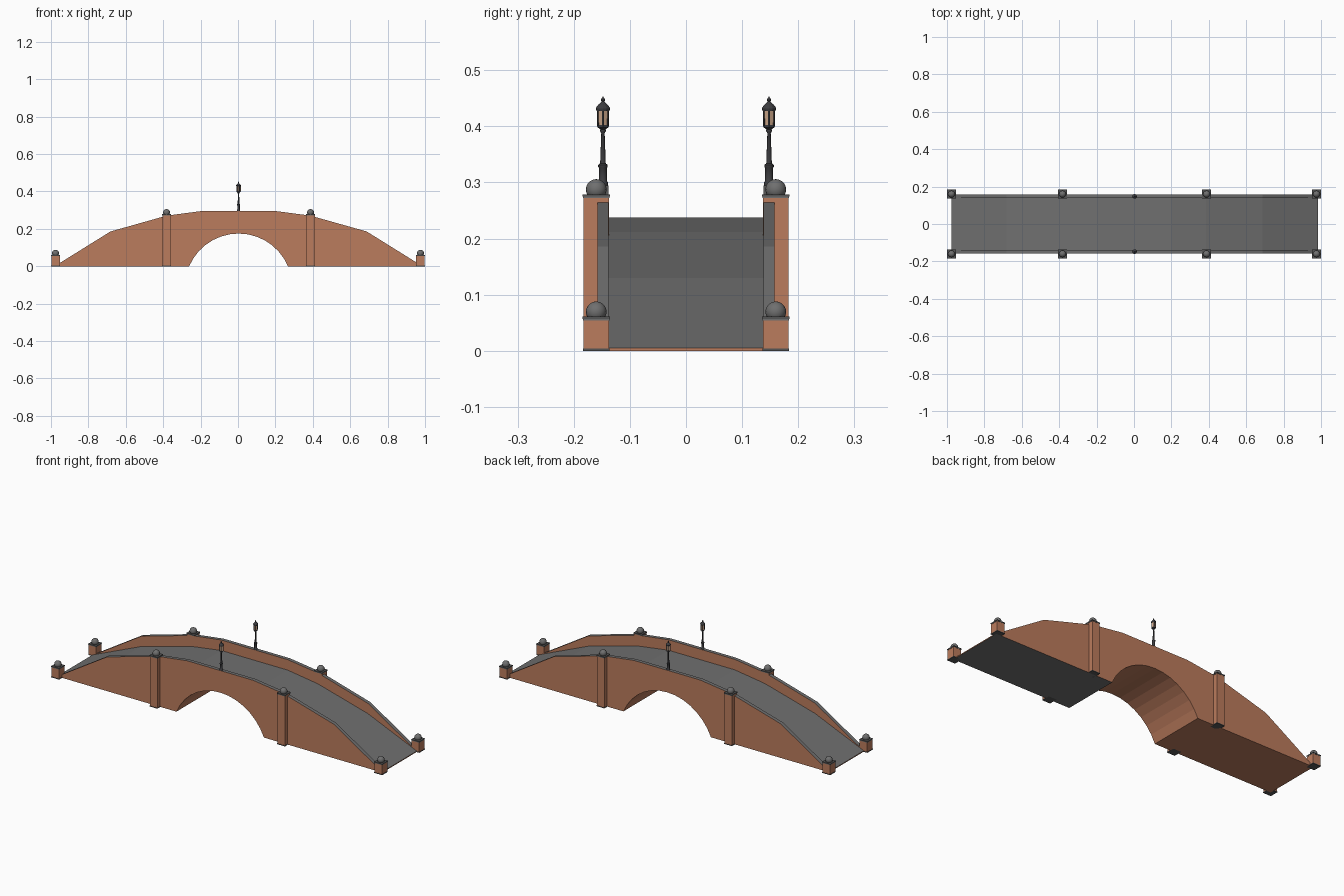
import bpy, bmesh, math
from mathutils import Matrix, Vector

if "Cube" in bpy.data.objects:
    bpy.data.objects.remove(bpy.data.objects["Cube"])


def mat(name, rgb):
    m = bpy.data.materials.new(name)
    m.diffuse_color = (*rgb, 1)
    m.use_nodes = True
    m.node_tree.nodes["Principled BSDF"].inputs["Base Color"].default_value = m.diffuse_color
    return m


BRICK = mat("brick", (0.50, 0.20, 0.11))
STONE = mat("grey stone", (0.16, 0.16, 0.16))
DARK = mat("dark cap stone", (0.09, 0.09, 0.09))
IRON = mat("black iron", (0.045, 0.045, 0.05))
GLASS = mat("warm glass", (0.60, 0.38, 0.25))
CX = 0.003  # centre of the span


def finish(bm, name, mats, smooth=False):
    bmesh.ops.recalc_face_normals(bm, faces=bm.faces[:])
    me = bpy.data.meshes.new(name)
    bm.to_mesh(me)
    bm.free()
    for m in mats:
        me.materials.append(m)
    ob = bpy.data.objects.new(name, me)
    bpy.context.collection.objects.link(ob)
    if smooth:
        bpy.context.view_layer.objects.active = ob
        ob.select_set(True)
        bpy.ops.object.shade_smooth_by_angle(angle=math.radians(40))
        ob.select_set(False)
    return ob


def extrude_profile(name, pts, y0, y1):
    """Side profile (x, z) extruded along y; tops are stone, the rest brick."""
    bm = bmesh.new()
    face = bm.faces.new([bm.verts.new((x + CX, y0, z)) for x, z in pts])
    ext = bmesh.ops.extrude_face_region(bm, geom=[face])
    bmesh.ops.translate(bm, vec=(0, y1 - y0, 0),
                        verts=[v for v in ext["geom"] if isinstance(v, bmesh.types.BMVert)])
    bmesh.ops.recalc_face_normals(bm, faces=bm.faces[:])
    for f in bm.faces:
        c = f.calc_center_median()
        paved_base = f.normal.z < -0.99 and c.z < 0.004 and c.x > 0
        f.material_index = 1 if f.normal.z > 0.3 or paved_base else 0
    return finish(bm, name, [BRICK, STONE])


def box(name, x, y, z0, z1, w, material):
    bm = bmesh.new()
    bmesh.ops.create_cube(bm, size=1, matrix=Matrix.Translation((x, y, (z0 + z1) / 2))
                          @ Matrix.Diagonal((w, w, z1 - z0, 1)))
    return finish(bm, name, [material])


def lathe(name, prof, x, y, sides, material, smooth=False):
    """Stack of rings (radius, z), closed at both ends."""
    bm = bmesh.new()
    rings = [[bm.verts.new((x + r * math.cos(2 * math.pi * i / sides),
                            y + r * math.sin(2 * math.pi * i / sides), z))
              for i in range(sides)] for r, z in prof]
    for a, b in zip(rings, rings[1:]):
        for i in range(sides):
            j = (i + 1) % sides
            bm.faces.new((a[i], a[j], b[j], b[i]))
    bm.faces.new(rings[0])
    bm.faces.new(rings[-1])
    return finish(bm, name, [material], smooth)


# Deck and parapet lines, mirrored in x
half_deck = [(0.98, 0.005), (0.685, 0.13), (0.383, 0.212), (0.2, 0.238)]
half_wall = [(0.98, 0.007), (0.955, 0.018), (0.685, 0.186), (0.383, 0.271), (0.2, 0.295)]


def mirror(half):
    return half + [(-x, z) for x, z in reversed(half)]


# Bridge body with round-segment arch
R, ZC, SEG = 0.287, -0.112, 14
a0 = math.acos(-ZC / R)
arch = [(R * math.sin(t), max(0, ZC + R * math.cos(t)))
        for t in (-a0 + 2 * a0 * i / SEG for i in range(SEG + 1))]
extrude_profile("bridge_body", mirror(half_deck) + [(-0.98, 0)] + arch + [(0.98, 0)],
                -0.158, 0.158)

# Parapet walls standing on the deck edges
for s, side in ((-1, "front"), (1, "back")):
    y0, y1 = sorted((s * 0.138, s * 0.158))
    extrude_profile(side + "_parapet", mirror(half_wall) + mirror(half_deck)[::-1], y0, y1)

    # Piers and end posts: base plate, brick shaft, cap and ball
    for x, top, part in ((-0.9755, 0.054, "end_post"), (-0.382, 0.272, "pier"),
                         (0.388, 0.272, "pier"), (0.9755, 0.054, "end_post")):
        n, y = side + "_" + part, s * 0.160
        box(n + "_base", x, y, 0, 0.004, 0.048, DARK)
        box(n + "_shaft", x, y, 0.004, top, 0.045, BRICK)
        box(n + "_cap_lower", x, y, top, top + 0.003, 0.047, STONE)
        box(n + "_cap", x, y, top + 0.003, top + 0.007, 0.049, DARK)
        bm = bmesh.new()
        bmesh.ops.create_uvsphere(bm, u_segments=16, v_segments=10, radius=0.0185,
                                  matrix=Matrix.Translation((x, y, top + 0.0155)))
        finish(bm, n + "_ball", [STONE], True)

    # Lamp: post, glass, corner bars and roof
    y = s * 0.148
    lathe(side + "_lamp_post", [(0.009, 0.292), (0.009, 0.300), (0.007, 0.303), (0.007, 0.326),
                                (0.0085, 0.328), (0.0085, 0.331), (0.005, 0.334),
                                (0.003, 0.388), (0.005, 0.391), (0.005, 0.394),
                                (0.003, 0.397)], CX, y, 12, IRON, True)
    lathe(side + "_lantern_floor", [(0.004, 0.394), (0.011, 0.398), (0.011, 0.402)],
          CX, y, 6, IRON)
    lathe(side + "_lantern_glass", [(0.0095, 0.402), (0.0105, 0.430)], CX, y, 6, GLASS)
    for i in range(6):
        t = math.pi * i / 3
        lathe(side + "_lantern_bar", [(0.0016, 0.400), (0.0016, 0.431)],
              CX + 0.0102 * math.cos(t), y + 0.0102 * math.sin(t), 4, IRON)
    lathe(side + "_lantern_roof", [(0.0115, 0.427), (0.0125, 0.431), (0.0125, 0.433),
                                   (0.009, 0.438), (0.0045, 0.442), (0.0025, 0.444),
                                   (0.0038, 0.447), (0.0025, 0.450), (0.0005, 0.453)],
          CX, y, 12, IRON)
